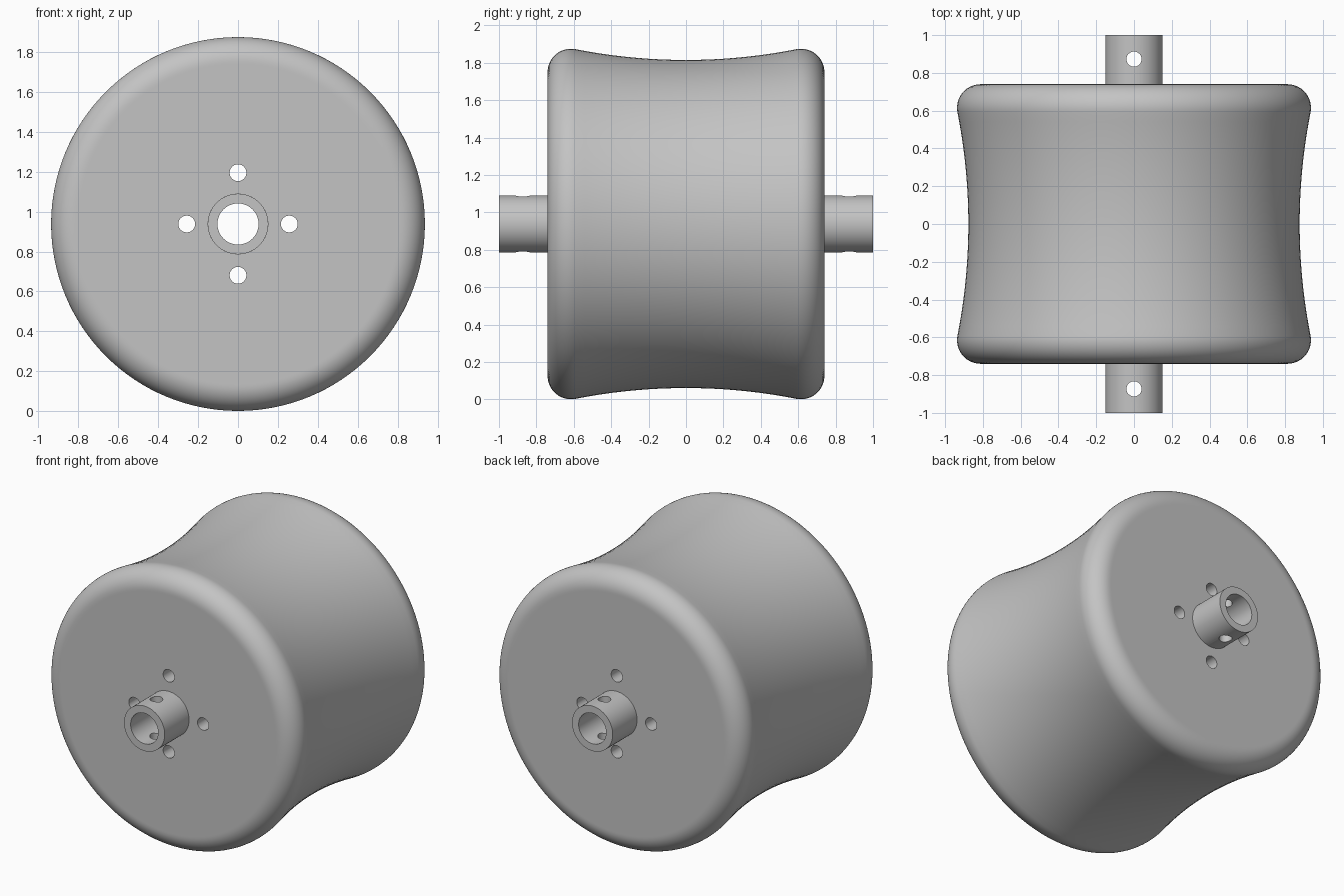
import bpy, bmesh
from math import sin, cos, pi, radians, sqrt
from mathutils import Matrix, Vector

cube = bpy.data.objects.get("Cube")
if cube:
    bpy.data.objects.remove(cube, do_unlink=True)

AXIS_Z = 0.938      # height of the roller axis
HALF_WIDTH = 0.74
SHAFT_R, BORE_R = 0.152, 0.103

grey = bpy.data.materials.new("plain grey")
grey.use_nodes = True
colour = (0.55, 0.55, 0.55, 1)
grey.diffuse_color = colour
grey.node_tree.nodes["Principled BSDF"].inputs["Base Color"].default_value = colour


def finish(name, bm):
    bmesh.ops.recalc_face_normals(bm, faces=bm.faces)
    mesh = bpy.data.meshes.new(name)
    bm.to_mesh(mesh)
    bm.free()
    mesh.materials.append(grey)
    obj = bpy.data.objects.new(name, mesh)
    bpy.context.collection.objects.link(obj)
    return obj


def lathe(name, profile, steps):
    """Turn a closed (radius, y) profile about the roller axis."""
    bm = bmesh.new()
    rings = []
    for i in range(steps):
        a = 2 * pi * i / steps
        rings.append([bm.verts.new((r * sin(a), y, AXIS_Z + r * cos(a)))
                      for r, y in profile])
    n = len(profile)
    for i in range(steps):
        p, q = rings[i], rings[(i + 1) % steps]
        for j in range(n):
            k = (j + 1) % n
            bm.faces.new((p[j], p[k], q[k], q[j]))
    return finish(name, bm)


def drill(target, holes):
    """Cut round holes given as (centre, axis, radius, depth)."""
    bm = bmesh.new()
    for centre, axis, radius, depth in holes:
        turn = Vector((0, 0, 1)).rotation_difference(Vector(axis)).to_matrix().to_4x4()
        bmesh.ops.create_cone(bm, cap_ends=True, segments=40, radius1=radius,
                              radius2=radius, depth=depth,
                              matrix=Matrix.Translation(centre) @ turn)
    cutter = finish(target.name + "_cutter", bm)
    cutter.hide_render = True
    mod = target.modifiers.new("holes", 'BOOLEAN')
    mod.operation = 'DIFFERENCE'
    mod.solver = 'EXACT'
    mod.object = cutter
    bpy.ops.object.select_all(action='DESELECT')
    target.select_set(True)
    bpy.context.view_layer.objects.active = target
    bpy.ops.object.modifier_apply(modifier=mod.name)
    bpy.data.objects.remove(cutter, do_unlink=True)
    bpy.ops.object.shade_smooth_by_angle(angle=radians(30))


# Roller body: waisted tread, rounded rims and flat ends
fillet = 0.125
fy, fr = HALF_WIDTH - fillet, 0.812
waist = 0.877
tilt = radians(11)
edge_y, edge_r = fy - fillet * sin(tilt), fr + fillet * cos(tilt)
sag = edge_r - waist
arc_r = (edge_y ** 2 + sag ** 2) / (2 * sag)

half = []
for i in range(1, 13):
    y = edge_y * i / 12
    half.append((waist + arc_r - sqrt(arc_r ** 2 - y ** 2), y))
for i in range(1, 15):
    a = -tilt + (pi / 2 + tilt) * i / 14
    half.append((fr + fillet * cos(a), fy + fillet * sin(a)))
half += [(fr - 0.01, HALF_WIDTH), (SHAFT_R, HALF_WIDTH)]
profile = [(r, -y) for r, y in reversed(half)] + [(waist, 0)] + half
roller = lathe("roller_body", profile, 128)

# Four bolt holes run the whole width of the roller
drill(roller, [((0.257 * cos(k * pi / 2), 0, AXIS_Z + 0.257 * sin(k * pi / 2)),
                (0, 1, 0), 0.042, 2) for k in range(4)])

# Hollow shaft with a cross pin hole near each end
shaft = lathe("hollow_shaft", [(SHAFT_R, -1), (SHAFT_R, 1), (BORE_R, 1), (BORE_R, -1)], 64)
drill(shaft, [((0, s * 0.873, AXIS_Z), (0, 0, 1), 0.04, 0.6) for s in (-1, 1)])
